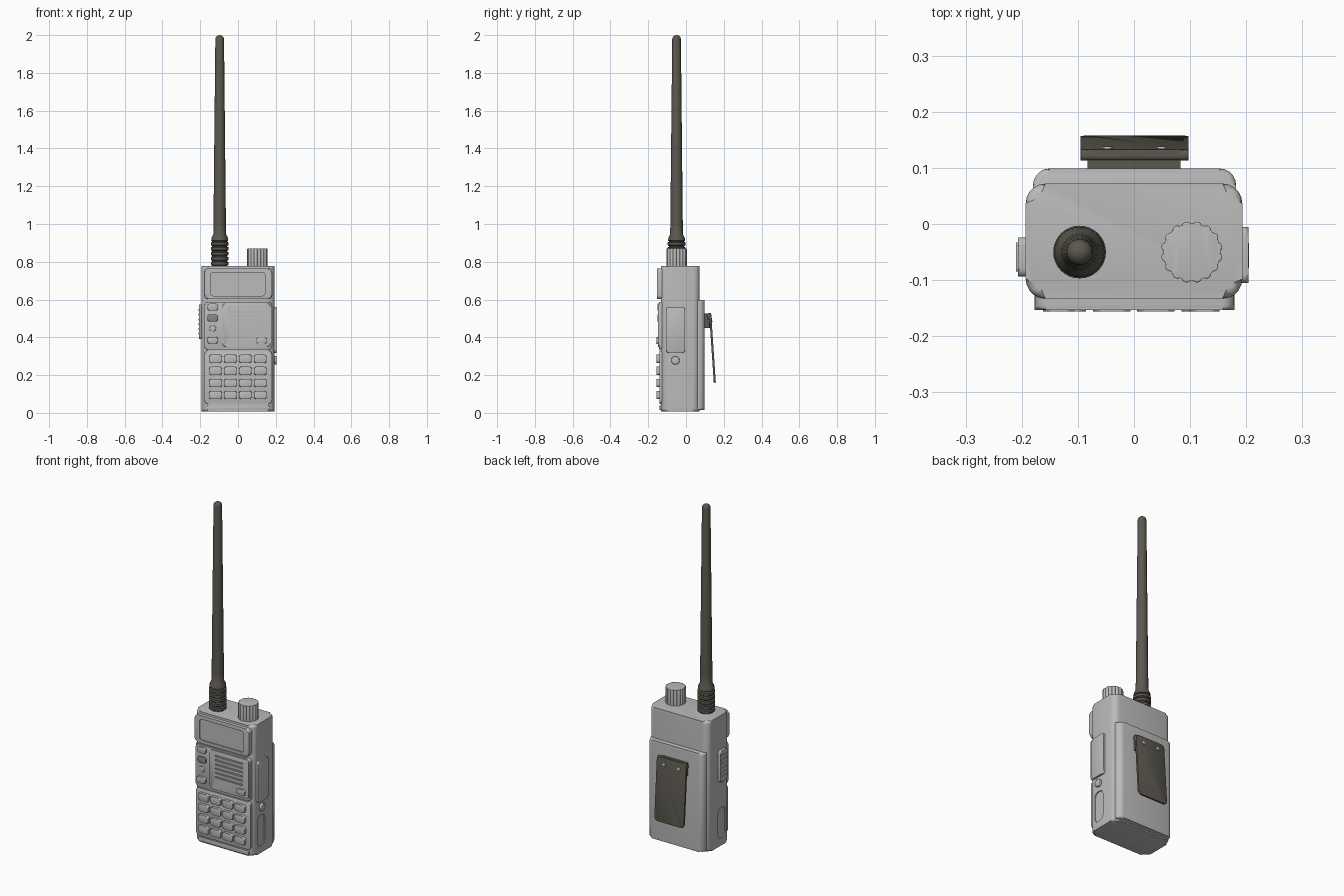
import bpy, bmesh, math
from mathutils import Matrix, Vector

if "Cube" in bpy.data.objects:
    bpy.data.objects.remove(bpy.data.objects["Cube"])


def material(name, rgb):
    m = bpy.data.materials.new(name)
    m.diffuse_color = (*rgb, 1)
    m.use_nodes = True
    m.node_tree.nodes["Principled BSDF"].inputs["Base Color"].default_value = m.diffuse_color
    return m


GREY = material("light grey", (0.50, 0.50, 0.50))
MID = material("mid grey", (0.25, 0.25, 0.25))
DARK = material("dark olive", (0.105, 0.098, 0.078))


def finish(bm, name, mat, angle=35):
    bmesh.ops.recalc_face_normals(bm, faces=bm.faces)
    me = bpy.data.meshes.new(name)
    bm.to_mesh(me)
    bm.free()
    ob = bpy.data.objects.new(name, me)
    bpy.context.collection.objects.link(ob)
    me.materials.append(mat)
    shade(ob, angle)
    return ob


def shade(ob, angle=35):
    bpy.ops.object.select_all(action='DESELECT')
    ob.select_set(True)
    bpy.context.view_layer.objects.active = ob
    bpy.ops.object.shade_smooth_by_angle(angle=math.radians(angle))


def prism(name, points, place, depth, mat, edge=0, ends=(0, 1)):
    """Extrude a 2D outline; place(u, v, w) gives 3D; edge rounds the chosen rims."""
    bm = bmesh.new()
    rings = [[bm.verts.new(place(u, v, w)) for u, v in points] for w in depth]
    caps = [bm.faces.new(r) for r in rings]
    n = len(points)
    for i in range(n):
        j = (i + 1) % n
        bm.faces.new((rings[0][i], rings[0][j], rings[1][j], rings[1][i]))
    if edge:
        rim = [e for k in ends for e in caps[k].edges]
        bmesh.ops.bevel(bm, geom=rim, offset=edge, segments=3, profile=0.5, affect='EDGES')
    return finish(bm, name, mat)


def rounded(u0, u1, v0, v1, r, seg=5):
    pts = []
    for k, (cu, cv) in enumerate([(u1 - r, v1 - r), (u0 + r, v1 - r), (u0 + r, v0 + r), (u1 - r, v0 + r)]):
        for i in range(seg + 1):
            a = math.pi / 2 * (k + i / seg)
            pts.append((cu + r * math.cos(a), cv + r * math.sin(a)))
    return pts


PLACE = {'x': lambda u, v, w: (w, u, v), 'y': lambda u, v, w: (u, w, v), 'z': lambda u, v, w: (u, v, w)}


def slab(name, axis, u, v, w, r, edge=0, mat=GREY, ends=(0, 1)):
    return prism(name, rounded(*u, *v, r), PLACE[axis], w, mat, edge, ends)


def cut(ob, cutters):
    for c in cutters:
        mod = ob.modifiers.new("cut", 'BOOLEAN')
        mod.object = c
        mod.solver = 'EXACT'
        bpy.context.view_layer.objects.active = ob
        bpy.ops.object.modifier_apply(modifier=mod.name)
        bpy.data.objects.remove(c)
    shade(ob)


def lathe(name, profile, x, y, mat, n=32):
    bm = bmesh.new()
    rings = [[bm.verts.new((x + r * math.cos(2 * math.pi * i / n), y + r * math.sin(2 * math.pi * i / n), z))
              for i in range(n)] for r, z in profile]
    for a, b in zip(rings, rings[1:]):
        for i in range(n):
            j = (i + 1) % n
            bm.faces.new((a[i], a[j], b[j], b[i]))
    bm.faces.new(rings[0])
    bm.faces.new(rings[-1])
    return finish(bm, name, mat, 40)


# Body with shallow slots low on both sides
body = slab("body", 'z', (-0.193, 0.193), (-0.133, 0.072), (0.008, 0.777), 0.035, 0.014)
cut(body, [slab("slot_cutter", 'x', (-0.09, -0.025), (0.05, 0.23), w, 0.025)
           for w in ((-0.25, -0.187), (0.187, 0.25))])

# Battery on the back
slab("battery", 'z', (-0.18, 0.182), (0.0, 0.099), (0.016, 0.597), 0.03, 0.01)

# Display frame with recessed window
frame = slab("display_frame", 'y', (-0.177, 0.179), (0.602, 0.765), (-0.153, -0.11), 0.02, 0.008, ends=(0,))
cut(frame, [slab("window_cutter", 'y', (-0.145, 0.143), (0.62, 0.744), (-0.2, -0.145), 0.014)])

# Front panels
slab("control_panel", 'y', (-0.177, 0.179), (0.335, 0.587), (-0.143, -0.11), 0.018, 0.005, ends=(0,))
slab("keypad_panel", 'y', (-0.177, 0.179), (0.048, 0.33), (-0.140, -0.11), 0.018, 0.004, ends=(0,))
slab("bottom_lip", 'y', (-0.165, 0.167), (0.014, 0.04), (-0.139, -0.11), 0.01, 0.003, ends=(0,))

# Speaker plate with grille slots
speaker = slab("speaker_plate", 'y', (-0.082, 0.172), (0.35, 0.58), (-0.149, -0.12), 0.018, 0.004, ends=(0,))
cut(speaker, [slab("grille_cutter", 'y', (-0.045, 0.135), (z - 0.004, z + 0.004), (-0.2, -0.142), 0.0039)
              for z in [0.425 + 0.025 * i for i in range(6)]])


def button(name, x, z, w, h, mat=GREY, front=-0.156):
    slab(name, 'y', (x - w / 2, x + w / 2), (z - h / 2, z + h / 2), (front, -0.12), 0.012, 0.004, mat, (0,))


# Keypad
for row in range(4):
    for col in range(4):
        button("key", -0.119 + 0.079 * col, 0.095 + 0.0637 * row, 0.067, 0.044)

# Function buttons
button("function_button", -0.134, 0.56, 0.056, 0.036, front=-0.151)
button("dark_button", -0.134, 0.502, 0.056, 0.036, MID, front=-0.151)
button("small_button", -0.134, 0.447, 0.034, 0.03, front=-0.147)
button("function_button", -0.134, 0.385, 0.056, 0.036, front=-0.156)
button("speaker_button", 0.125, 0.383, 0.055, 0.034)

# Side controls
slab("talk_button", 'x', (-0.094, -0.024), (0.39, 0.575), (-0.207, -0.17), 0.014, 0.006, ends=(0,))
for i in range(6):
    z = 0.42 + 0.025 * i
    slab("talk_button_rib", 'x', (-0.085, -0.033), (z - 0.005, z + 0.005), (-0.210, -0.2), 0.0045)
slab("side_cover", 'x', (-0.105, -0.005), (0.318, 0.56), (0.17, 0.204), 0.014, 0.005, ends=(1,))
slab("side_button", 'x', (-0.078, -0.034), (0.256, 0.30), (0.17, 0.205), 0.0215, 0.004, ends=(1,))

# Fluted volume knob
flutes, steps = 16, 8
outline = []
for i in range(flutes * steps):
    a = 2 * math.pi * i / (flutes * steps)
    r = 0.048 + 0.007 * abs(math.sin(a * flutes / 2)) ** 0.7
    outline.append((0.103 + r * math.cos(a), -0.05 + r * math.sin(a)))
prism("volume_knob", outline, PLACE['z'], (0.77, 0.870), GREY, 0.002, (1,))

# Antenna: ribbed base, tapered whip, domed tip
profile = [(0.04, 0.77)]
for i in range(5):
    z = 0.78 + 0.026 * i
    profile += [(0.040, z), (0.047, z + 0.004), (0.047, z + 0.018), (0.040, z + 0.022)]
profile += [(0.040, 0.908), (0.045, 0.912), (0.043, 0.928), (0.034, 0.945), (0.033, 1.0), (0.023, 1.978)]
profile += [(0.023 * math.cos(a), 1.978 + 0.022 * math.sin(a)) for a in (0.3, 0.6, 0.9, 1.2, 1.45)]
lathe("antenna", profile, -0.097, -0.05, DARK)

# Belt clip: mount block, sloping plate, rivets
slab("clip_mount", 'z', (-0.083, 0.083), (0.09, 0.126), (0.45, 0.525), 0.004, mat=DARK)
slab("clip_hinge", 'x', (0.113, 0.133), (0.495, 0.53), (-0.095, 0.097), 0.008, 0.003, DARK)


def on_slope(u, v, w):
    t = (0.53 - v) / 0.37
    return (u, 0.122 + 0.025 * t + w, v)


prism("clip_plate", rounded(-0.095, 0.097, 0.16, 0.53, 0.02), on_slope, (0.0, 0.011), DARK, 0.002)
for x in (-0.047, 0.049):
    prism("rivet", rounded(x - 0.01, x + 0.01, 0.482, 0.502, 0.0099), on_slope, (0.005, 0.014), GREY, 0.002, (1,))
